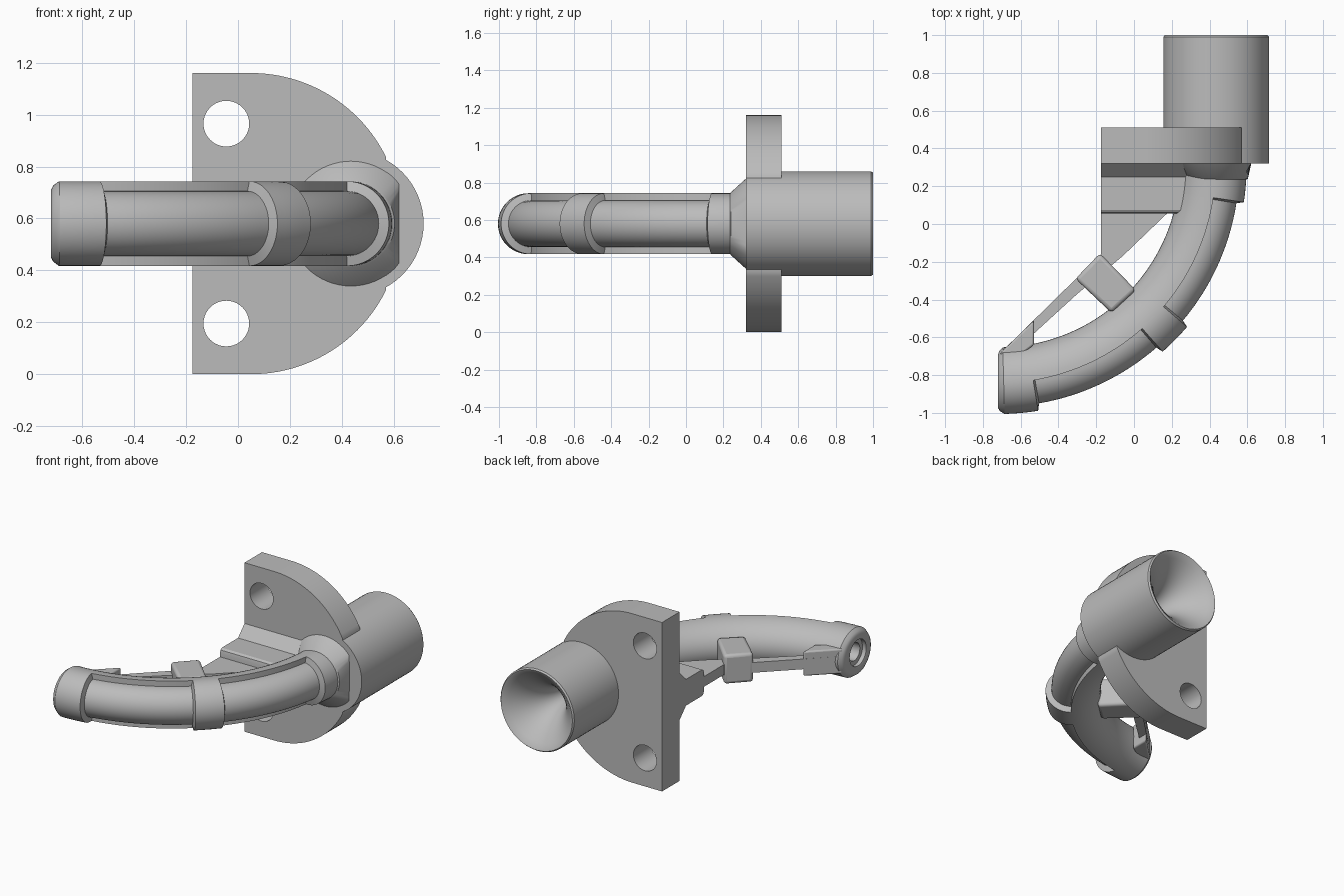
import bpy, bmesh, math

cube = bpy.data.objects.get("Cube")
if cube:
    bpy.data.objects.remove(cube, do_unlink=True)

grey = bpy.data.materials.new("plain_grey")
grey.use_nodes = True
grey.diffuse_color = (0.5, 0.5, 0.5, 1)
grey.node_tree.nodes["Principled BSDF"].inputs["Base Color"].default_value = (0.5, 0.5, 0.5, 1)

MID_Z = 0.58      # height of the symmetry plane
AXIS_X = 0.435    # x of the socket axis


def finish(obj, angle=30):
    obj.data.materials.clear()
    obj.data.materials.append(grey)
    bpy.ops.object.select_all(action="DESELECT")
    obj.select_set(True)
    bpy.context.view_layer.objects.active = obj
    bpy.ops.object.shade_smooth_by_angle(angle=math.radians(angle))


def add_mesh(name, bm):
    bmesh.ops.remove_doubles(bm, verts=bm.verts, dist=0.0002)
    bmesh.ops.recalc_face_normals(bm, faces=bm.faces)
    mesh = bpy.data.meshes.new(name)
    bm.to_mesh(mesh)
    bm.free()
    obj = bpy.data.objects.new(name, mesh)
    bpy.context.collection.objects.link(obj)
    finish(obj)
    return obj


def skin(name, rings):
    """Join closed rings of points into a capped tube."""
    bm = bmesh.new()
    loops = [[bm.verts.new(p) for p in ring] for ring in rings]
    n = len(loops[0])
    for a, b in zip(loops, loops[1:]):
        for i in range(n):
            j = (i + 1) % n
            bm.faces.new((a[i], a[j], b[j], b[i]))
    bm.faces.new(loops[0])
    bm.faces.new(loops[-1])
    return add_mesh(name, bm)


def lathe(name, profile, max_x=9, n=64):
    """Revolve (radius, y) points about the socket axis."""
    turns = [2 * math.pi * i / n for i in range(n)]
    return skin(name, [[(min(AXIS_X + r * math.cos(t), max_x), y, MID_Z + r * math.sin(t))
                        for t in turns] for r, y in profile])


def slab(name, outline, half, bevel=0):
    """Horizontal plate centred on the symmetry plane."""
    obj = skin(name, [[(x, y, MID_Z + s * half) for x, y in outline] for s in (-1, 1)])
    if bevel:
        mod = obj.modifiers.new("Bevel", "BEVEL")
        mod.width, mod.segments = bevel, 3
    return obj


# Mounting flange: rounded plate with two bolt holes
curve = bpy.data.curves.new("mounting_flange", "CURVE")
curve.dimensions, curve.fill_mode, curve.extrude = "2D", "BOTH", 0.095


def outline(points):
    sp = curve.splines.new("POLY")
    sp.points.add(len(points) - 1)
    for p, (x, z) in zip(sp.points, points):
        p.co = (x, z, 0, 1)
    sp.use_cyclic_u = True


limit = math.acos(0.52 / 0.58)
arc = [math.pi / 2 + (limit - math.pi / 2) * i / 24 for i in range(25)]
upper = [(0.05 + 0.58 * math.cos(a), 0.58 * math.sin(a)) for a in arc]
upper = [(-0.175, 0.58)] + upper
outline([(x, MID_Z + z) for x, z in upper] + [(x, MID_Z - z) for x, z in reversed(upper)])
for side in (-1, 1):
    outline([(-0.045 + 0.088 * math.cos(i * math.pi / 20),
              MID_Z + side * 0.385 + 0.088 * math.sin(i * math.pi / 20)) for i in range(40)])
flange = bpy.data.objects.new("mounting_flange", curve)
bpy.context.collection.objects.link(flange)
flange.rotation_euler.x = math.pi / 2
flange.location.y = 0.415
bpy.context.view_layer.objects.active = flange
flange.select_set(True)
bpy.ops.object.convert(target="MESH")
finish(bpy.context.view_layer.objects.active)

# Socket with a trumpet-shaped mouth
mouth = [(0.05 + 0.21 * (1 - math.sin(a)), 0.64 + 0.355 * (1 - math.cos(a)))
         for a in [math.pi / 2 * i / 16 for i in range(17)]]
mouth = [(0.05 + 0.21 * (i / 16) ** 2.2, 0.62 + 0.375 * (i / 16)) for i in range(16, -1, -1)]
lathe("socket", [(0.28, 0.321), (0.28, 0.99), (0.272, 1.0)] + mouth + [(0.05, 0.55)])

# Tapered collar between flange and arm
lathe("collar", [(0.16, 0.235), (0.168, 0.24), (0.245, 0.325), (0.245, 0.34)], max_x=0.622)

# Curved arm: full inner half, recessed outer half with raised bands
ARC_X, ARC_Y, ARC_R = -0.72, 0.31, 1.153
BODY, PIPE, DEPTH = 0.163, 0.125, 0.19


def arm_ring(deg, outer, scale=1.0, bore=None):
    a = math.radians(deg)
    section = []
    for half in (0, 1):
        for i in range(25):
            t = -math.pi / 2 + math.pi * (half + i / 24)
            ru = rv = outer
            if half:
                ru, rv = DEPTH, BODY
            if bore:
                ru = rv = bore
            section.append((scale * ru * math.cos(t), scale * rv * math.sin(t)))
    return [(ARC_X + (ARC_R + u) * math.sin(a), ARC_Y - (ARC_R + u) * math.cos(a), MID_Z + v)
            for u, v in section]


rings = [arm_ring(1.5, PIPE, bore=0.06), arm_ring(1.5, PIPE, bore=0.09),
         arm_ring(0.2, PIPE, bore=0.09), arm_ring(0, PIPE, bore=0.105),
         arm_ring(0, BODY, 0.8), arm_ring(0.4, BODY, 0.9), arm_ring(1.5, BODY)]
rings.insert(0, arm_ring(5, PIPE, bore=0.06))
for start, end, outer in ((2, 9.3, BODY), (9.8, 41, PIPE), (41.5, 49.5, BODY),
                          (50, 81, PIPE), (81.5, 91, BODY)):
    steps = max(2, round((end - start) / 2))
    rings += [arm_ring(start + (end - start) * i / steps, outer) for i in range(steps + 1)]
skin("curved_arm", rings)

# Root rib: sloped where it meets the flange, rounded at the front
half = [(0.33, 0.163), (0.32, 0.163), (0.25, 0.09), (0.075, 0.09), (0.06, 0.08), (0.055, 0.06)]
rib = half + [(y, -z) for y, z in reversed(half)]
skin("root_rib", [[(x, y, MID_Z + z) for y, z in rib] for x in (-0.175, 0.38)])

# Thin diagonal web bracing the arm tip to the rib
slab("brace_web", [(-0.175, 0.08), (-0.175, -0.16), (-0.71, -0.685), (-0.62, -0.69),
                   (-0.53, -0.58), (-0.3, -0.37), (-0.06, -0.17), (0.19, 0.07)], 0.035)
slab("brace_tip", [(-0.71, -0.685), (-0.53, -0.51), (-0.53, -0.64), (-0.66, -0.74)], 0.085, 0.01)

# Cross pad linking the web to the middle of the arm
slab("cross_pad", [(-0.18, -0.155), (-0.31, -0.29), (-0.12, -0.47), (0.01, -0.35)], 0.1, 0.02)
